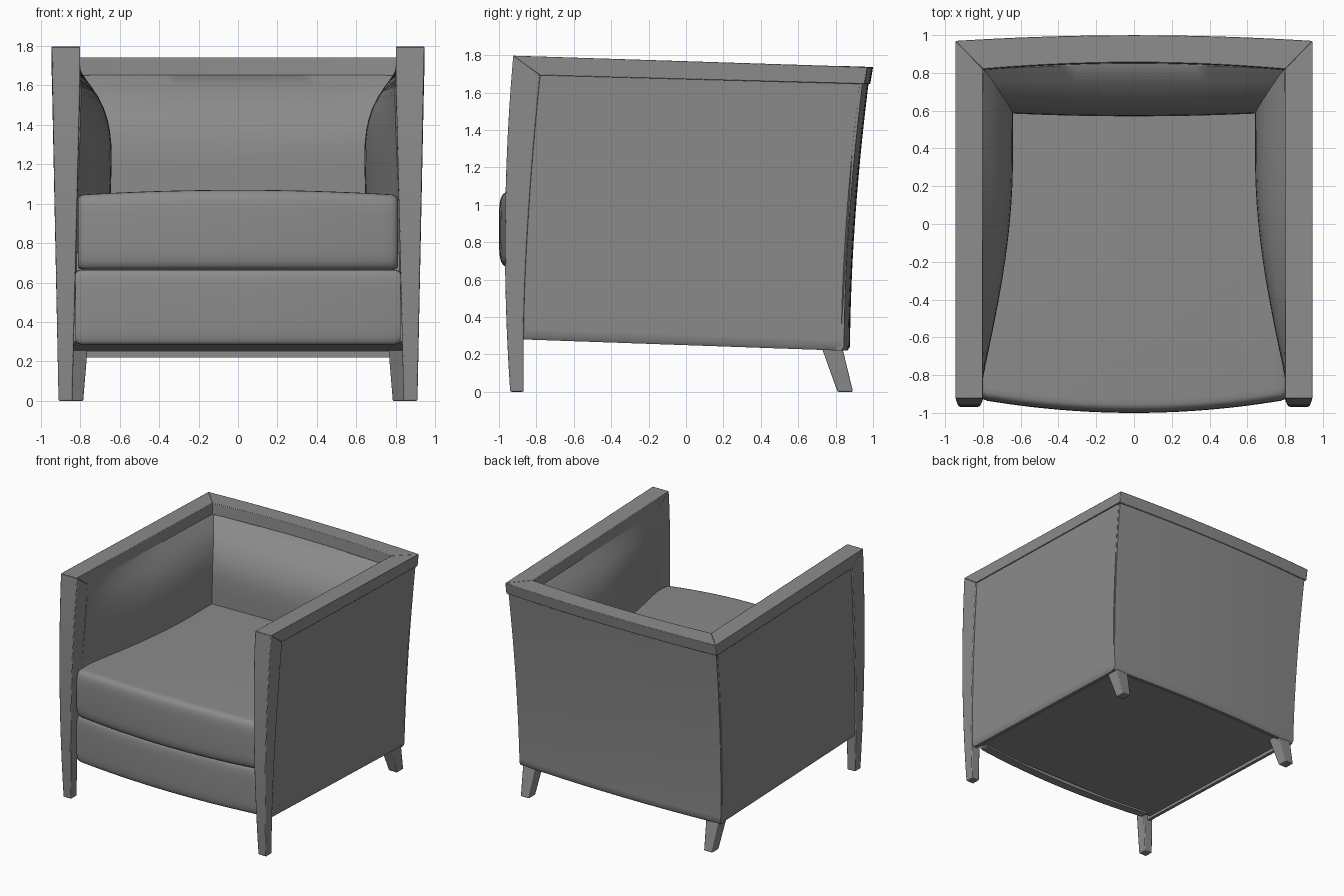
import bpy, bmesh, math

cube = bpy.data.objects.get("Cube")
if cube:
    bpy.data.objects.remove(cube, do_unlink=True)

grey = bpy.data.materials.new("warm grey")
grey.use_nodes = True
GREY = (0.26, 0.26, 0.26, 1)
grey.diffuse_color = GREY
grey.node_tree.nodes["Principled BSDF"].inputs["Base Color"].default_value = GREY


def lerp(a, b, t):
    return a + (b - a) * t


def loft(name, rings, bevel=0.0, angle=35):
    """Skin a list of closed rings and cap both ends."""
    bm = bmesh.new()
    vs = [[bm.verts.new(p) for p in ring] for ring in rings]
    n = len(vs[0])
    for a, b in zip(vs, vs[1:]):
        for i in range(n):
            j = (i + 1) % n
            bm.faces.new((a[i], a[j], b[j], b[i]))
    bm.faces.new(vs[0])
    bm.faces.new(vs[-1])
    bmesh.ops.recalc_face_normals(bm, faces=bm.faces)
    me = bpy.data.meshes.new(name)
    bm.to_mesh(me)
    bm.free()
    me.materials.append(grey)
    ob = bpy.data.objects.new(name, me)
    bpy.context.collection.objects.link(ob)
    if bevel:
        m = ob.modifiers.new("soft edges", "BEVEL")
        m.width = bevel
        m.segments = 2
        m.limit_method = "ANGLE"
        m.angle_limit = math.radians(40)
    bpy.ops.object.select_all(action="DESELECT")
    ob.select_set(True)
    bpy.context.view_layer.objects.active = ob
    bpy.ops.object.shade_smooth_by_angle(angle=math.radians(angle))
    return ob


# Shared outlines of the frame and upholstery
def rail_top(y):
    return 1.797 - 0.032 * (y + 0.925)


def rail_bottom(y):
    return 1.692 - 0.027 * (y + 0.78)


def hem(y):
    return lerp(0.28, 0.22, (y + 0.87) / 1.72)


def leg_front(z):
    return -0.94 - 0.07 * z + 0.044 * z * z


def leg_back(z):
    return -0.868 + 0.088 * max(0, (z - 0.3) / 1.39) ** 1.6


def back_corner(z):
    return 0.845 + 0.098 * max(0, (z - 0.22) / 1.42) ** 1.8


def outer_x(z):
    return 0.90 + 0.021 * z


def leg_inner(z):
    return 0.80 + 0.04 * max(0, 1 - z / 1.66)


def padding(z):
    t = min(1, max(0, (1.66 - z) / 0.5))
    return 1 - (1 - t) ** 3


def crown(x, half):
    return 1 - (x / half) ** 2


STEPS = [0, 0.015] + [i / 24 for i in range(1, 25)]


# Front legs, curved in side view and tapering down
def front_leg(name, side):
    rings = []
    for i in range(13):
        z = 1.692 * i / 12
        zf = 1.797 * i / 12
        yf, yb = leg_front(zf), leg_back(z)
        xo, xi = 0.91 + 0.0195 * zf, leg_inner(zf)
        rings.append([(side * xo, yf, zf), (side * xi, yf, zf),
                      (side * xi, yb, z), (side * xo, yb, z)])
    loft(name, rings, 0.006)


# Splayed rear legs
def rear_leg(name, side):
    foot = [(side * x, y, 0) for x, y in
            ((0.785, 0.81), (0.86, 0.81), (0.86, 0.893), (0.785, 0.893))]
    top = [(side * x, y, 0.28) for x, y in
           ((0.762, 0.71), (0.882, 0.71), (0.882, 0.825), (0.762, 0.825))]
    loft(name, [foot, top], 0.006)


# Arm rails, mitred at both ends
def arm_rail(name, side):
    def end(ys):
        (yo_t, yi_t, yi_b, yo_b) = ys
        return [(side * 0.945, yo_t, rail_top(yo_t)), (side * 0.80, yi_t, rail_top(yi_t)),
                (side * 0.80, yi_b, rail_bottom(yi_b)), (side * 0.945, yo_b, rail_bottom(yo_b))]
    loft(name, [end((-0.925, -0.925, -0.78, -0.78)), end((0.97, 0.82, 0.815, 0.955))], 0.004)


# Arm panels, flat outside and padded inside
def arm_panel(name, side):
    rings = []
    for i in range(25):
        t = i / 24
        outer, inner = [], []
        for s in STEPS:
            z = lerp(hem(lerp(-0.87, 0.85, t)), 1.697 - 0.045 * t, s)
            y = lerp(leg_back(z) - 0.008, back_corner(z) - 0.015, t)
            tuck = 0.014 if s == 0 else 0
            outer.append((side * (outer_x(z) - tuck), y, z))
            flare = math.sin(math.pi / 2 * min(1, max(0, (y + 0.85) / 1.2)))
            x = leg_inner(z) - 0.17 * flare * padding(z)
            if z < 0.5:
                x = outer_x(z) - 0.04
            inner.append((side * x, y, z))
        rings.append(outer + inner[::-1])
    loft(name, rings)


for label, side in (("left", 1), ("right", -1)):
    front_leg(label + "_front_leg", side)
    rear_leg(label + "_rear_leg", side)
    arm_rail(label + "_arm_rail", side)
    arm_panel(label + "_arm_panel", side)

# Back rail, bowed in plan with mitred ends
rings = []
for i in range(25):
    u = i / 12 - 1
    c = 1 - u * u
    rings.append([(0.945 * u, 0.97 + 0.03 * c, rail_top(0.97)),
                  (0.80 * u, 0.82 + 0.035 * c, rail_top(0.82)),
                  (0.80 * u, 0.815 + 0.035 * c, rail_bottom(0.815)),
                  (0.945 * u, 0.955 + 0.03 * c, rail_bottom(0.955))])
loft("back_rail", rings, 0.004)

# Back panel, bowed outside and padded inside
rings = []
for i in range(25):
    u = i / 12 - 1
    c = 1 - u * u
    outer, inner = [], []
    for s in STEPS:
        z = lerp(0.22, 1.652, s)
        x = u * (outer_x(z) - 0.002)
        tuck = 0.014 if s == 0 else 0
        y = back_corner(z) + 0.032 * c
        outer.append((x, y - tuck, z))
        pad = lerp(0.82 + 0.035 * c, 0.60 - 0.03 * c, padding(z))
        inner.append((x, y - 0.04 if z < 0.5 else pad, z))
    rings.append(outer + inner[::-1])
loft("back_panel", rings)


# Cushions: a rounded side section swept across the width
def cushion(name, half, section, bow, rise):
    cy = sum(p[0] for p in section) / len(section)
    cz = sum(p[1] for p in section) / len(section)
    ends = [(1, 0.9), (0.993, 0.95), (0.98, 0.98), (0.96, 1)]
    stations = [(-u, k) for u, k in ends]
    stations += [(i / 10, 1) for i in range(-9, 10)]
    stations += ends[::-1]
    rings = []
    for u, k in stations:
        c = crown(u, 1)
        rings.append([(u * half, lerp(cy, y, k) - bow * c * (y < 0),
                       lerp(cz, z, k) + rise * c * (z > cz)) for y, z in section])
    loft(name, rings, angle=50)


def rounded_front(front, back, low, high, depth):
    """Side section with a soft bulging front edge."""
    mid, half = (low + high) / 2, (high - low) / 2
    pts = [(back, low), (lerp(back, front, 0.5), low)]
    for i in range(17):
        a = -math.pi / 2 + math.pi * i / 16
        sy = abs(math.cos(a)) ** 0.6
        sz = math.copysign(abs(math.sin(a)) ** 0.45, math.sin(a))
        pts.append((front + depth * (1 - sy), mid + half * sz))
    return pts + [(lerp(back, front, 0.5), high), (back, high)]


cushion("seat_cushion", 0.812, rounded_front(-0.93, 0.66, 0.665, 1.045, 0.07), 0.07, 0.025)
cushion("front_apron", 0.825, rounded_front(-0.895, -0.80, 0.285, 0.665, 0.04), 0.055, 0.0)

# Recessed base board under the seat
loft("base_board", [[(x, y, z) for y, z in ((-0.84, 0.30), (0.82, 0.25), (0.82, 0.75), (-0.84, 0.75))]
                    for x in (-0.87, 0.87)])
